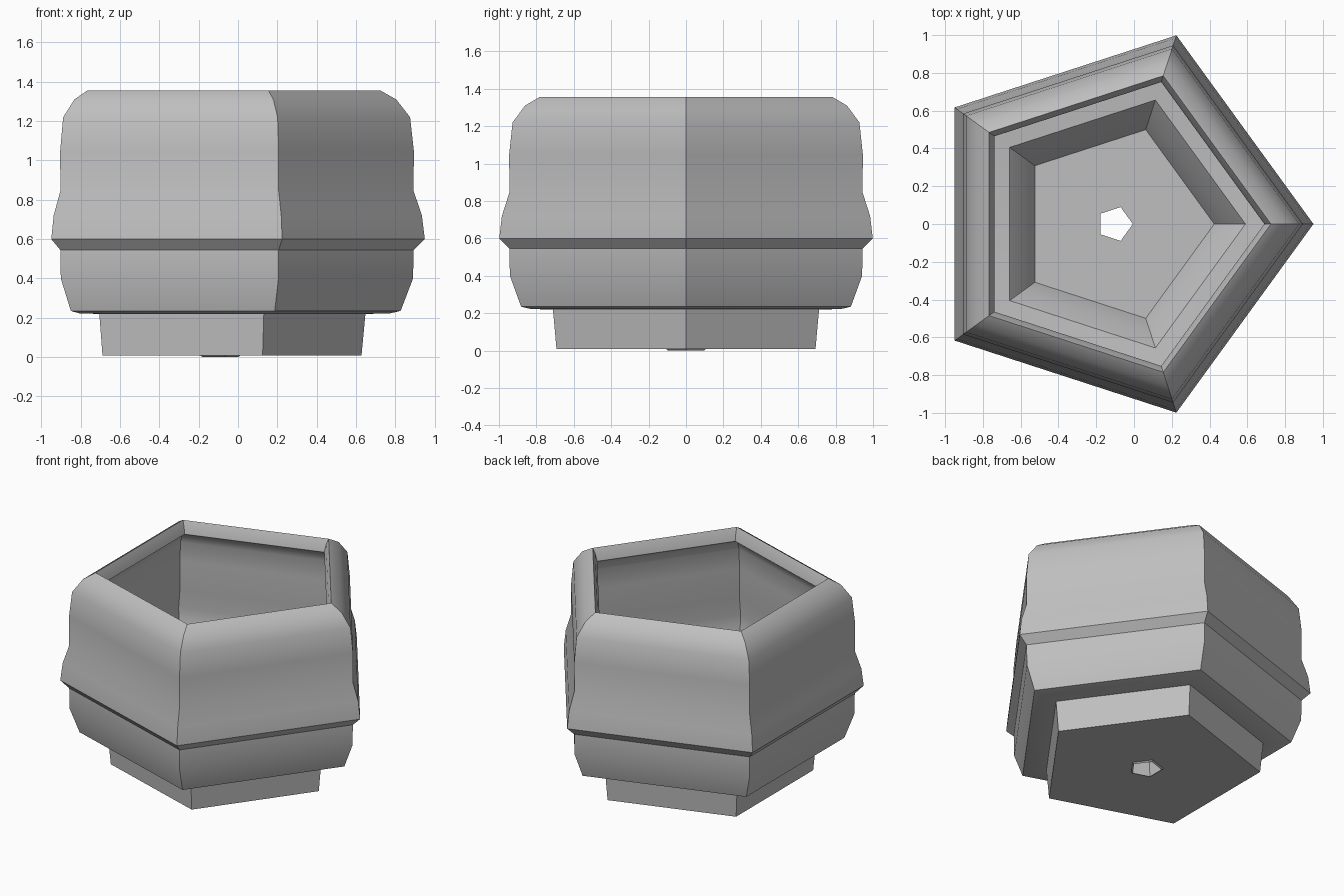
import bpy
import bmesh
from math import cos, sin, tau

cube = bpy.data.objects.get("Cube")
if cube:
    bpy.data.objects.remove(cube, do_unlink=True)

SIDES = 5
CENTRE_X = -0.1  # corner on +x, so the bounding box is centred

# Closed wall section as (corner radius, height)
outside = [
    (0.10, 0.0), (0.112, 0.008), (0.728, 0.008), (0.748, 0.22),   # drain lip and foot
    (0.87, 0.222), (0.927, 0.235), (0.99, 0.40), (0.993, 0.545),  # lower body
    (1.05, 0.60), (1.035, 0.72), (0.993, 0.845), (0.994, 1.05),   # raised band
    (0.975, 1.22), (0.905, 1.31), (0.825, 1.355),                 # shoulder
]
inside = [
    (0.805, 1.32), (0.79, 1.27), (0.845, 1.235), (0.872, 1.18),   # rim and undercut
    (0.885, 1.04), (0.885, 0.83), (0.91, 0.70), (0.90, 0.62),     # upper hollow
    (0.88, 0.55), (0.88, 0.42), (0.84, 0.325),                    # lower hollow
    (0.69, 0.31), (0.60, 0.22), (0.525, 0.10), (0.094, 0.10),     # ledge, sunken floor, drain
]
section = outside + inside

# Sweep the section around five corners
bm = bmesh.new()
rings = []
for radius, height in section:
    rings.append([bm.verts.new((CENTRE_X + radius * cos(tau * k / SIDES),
                                radius * sin(tau * k / SIDES), height))
                  for k in range(SIDES)])
for i, ring in enumerate(rings):
    above = rings[(i + 1) % len(rings)]
    for k in range(SIDES):
        n = (k + 1) % SIDES
        bm.faces.new((ring[k], ring[n], above[n], above[k]))
bmesh.ops.recalc_face_normals(bm, faces=bm.faces)

mesh = bpy.data.meshes.new("planter_pot")
bm.to_mesh(mesh)
bm.free()
pot = bpy.data.objects.new("planter_pot", mesh)
bpy.context.collection.objects.link(pot)

# Plain grey finish
grey = bpy.data.materials.new("plain_grey")
grey.use_nodes = True
colour = (0.52, 0.52, 0.52, 1.0)
grey.diffuse_color = colour
grey.node_tree.nodes["Principled BSDF"].inputs["Base Color"].default_value = colour
mesh.materials.append(grey)

# Smooth along the section, crisp at corners
bpy.context.view_layer.objects.active = pot
pot.select_set(True)
bpy.ops.object.shade_smooth_by_angle(angle=0.6)
